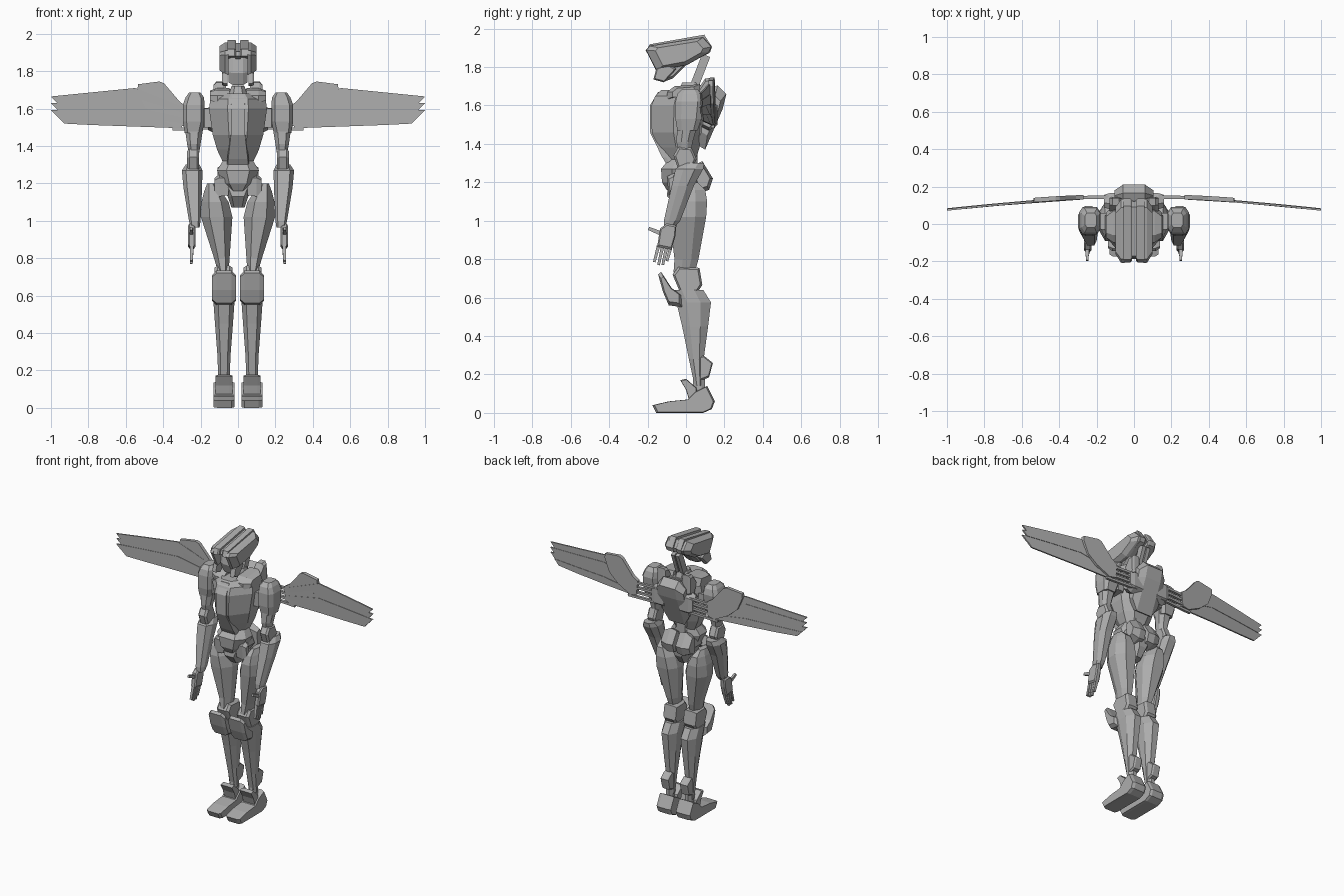
import bpy, bmesh
from mathutils import Vector

grey = bpy.data.materials.new("plain_grey")
grey.diffuse_color = (0.42, 0.42, 0.42, 1)


def finish(name, bm, mirror):
    bmesh.ops.recalc_face_normals(bm, faces=bm.faces)
    me = bpy.data.meshes.new(name)
    bm.to_mesh(me)
    bm.free()
    me.materials.append(grey)
    ob = bpy.data.objects.new(name, me)
    bpy.context.collection.objects.link(ob)
    if mirror:
        mod = ob.modifiers.new("mirror", 'MIRROR')
        mod.use_mirror_merge = False
    return ob


def skin(name, rings, mirror=True):
    """Join equal-sized rings of points into a closed solid."""
    bm = bmesh.new()
    vs = [[bm.verts.new(p) for p in r] for r in rings]
    n = len(rings[0])
    for a, b in zip(vs, vs[1:]):
        for i in range(n):
            j = (i + 1) % n
            bm.faces.new((a[i], a[j], b[j], b[i]))
    bm.faces.new(vs[0])
    bm.faces.new(vs[-1])
    return finish(name, bm, mirror)


def loft(name, secs, front=.5, back=.5, lo=.3, hi=.7, mirror=True):
    """Eight-sided column; sections are (z, x0, x1, y_front, y_back)."""
    rings = []
    for z, x0, x1, y0, y1 in secs:
        c, h, d = (x0 + x1) / 2, (x1 - x0) / 2, y1 - y0
        rings.append([(c - front * h, y0, z), (c + front * h, y0, z),
                      (c + h, y0 + lo * d, z), (c + h, y0 + hi * d, z),
                      (c + back * h, y1, z), (c - back * h, y1, z),
                      (c - h, y0 + hi * d, z), (c - h, y0 + lo * d, z)])
    return skin(name, rings, mirror)


def body(name, secs, **kw):
    """Central column; sections are (z, half_width, y_front, y_back)."""
    return loft(name, [(z, -w, w, a, b) for z, w, a, b in secs], mirror=False, **kw)


def slab(name, prof, steps, mirror=True):
    """Side profile (y, z) carried across x; steps are (x, scale)."""
    cy = sum(p[0] for p in prof) / len(prof)
    cz = sum(p[1] for p in prof) / len(prof)
    return skin(name, [[(x, cy + (y - cy) * s, cz + (z - cz) * s) for y, z in prof]
                       for x, s in steps], mirror)


def rod(name, a, b, w, d, tip=1.0):
    """Four-sided bar from a to b, w across and d deep."""
    a, b = Vector(a), Vector(b)
    t = (b - a).normalized()
    u = t.cross(Vector((0, 1, 0)) if abs(t.x) > .7 else Vector((1, 0, 0))).normalized()
    v = t.cross(u)
    return skin(name, [[p + u * i * d * s / 2 + v * j * w * s / 2
                        for i, j in ((-1, -1), (1, -1), (1, 1), (-1, 1))]
                       for p, s in ((a, 1), (b, tip))])


# --- feet and ankles
slab("foot", [(-.155, 0), (.09, 0), (.135, .02), (.15, .06), (.11, .14), (.05, .11),
              (.01, .07), (-.09, .06), (-.175, .04)],
     [(.02, .94), (.035, 1), (.11, 1), (.13, .94)])
slab("ankle_guard", [(-.03, .17), (0, .178), (.055, .13), (.06, .08), (.015, .07), (0, .12)],
     [(.03, .9), (.045, 1), (.105, 1), (.12, .9)])
loft("ankle", [(.08, .05, .1, .03, .1), (.2, .05, .1, .04, .1)])

# --- lower legs
loft("shin", [(.14, .045, .105, .045, .085), (.28, .04, .11, .015, .092),
              (.45, .027, .123, -.02, .115), (.575, .018, .132, -.05, .13),
              (.64, .02, .13, -.07, .09)], front=.55, back=.45)
slab("knee_guard", [(-.145, .72), (-.13, .735), (-.075, .65), (-.02, .61), (-.02, .55),
                    (-.09, .56), (-.12, .63)],
     [(.012, .75), (.035, 1), (.115, 1), (.138, .75)])
slab("calf_block", [(.07, .295), (.09, .3), (.14, .26), (.12, .185), (.07, .165)],
     [(.045, .85), (.055, 1), (.095, 1), (.105, .85)])
slab("knee_joint", [(-.07, .72), (-.04, .76), (.07, .755), (.085, .665), (.055, .62), (-.03, .625)],
     [(.03, .85), (.045, 1), (.11, 1), (.125, .85)])

# --- thighs
loft("thigh", [(.73, .05, .108, -.065, .045), (.8, .045, .128, -.06, .065),
               (1.02, .03, .198, -.085, .105), (1.1, .05, .195, -.09, .11),
               (1.16, .09, .18, -.075, .1), (1.2, .125, .165, -.04, .06)],
     front=.45, back=.5, lo=.35)

# --- pelvis and waist
body("pelvis", [(1.07, .035, -.05, .05), (1.13, .055, -.1, .09),
                (1.2, .1, -.09, .1), (1.25, .09, -.06, .07)], front=.6)
body("abdomen", [(1.16, .045, -.1, .04), (1.2, .085, -.125, .06),
                 (1.27, .112, -.13, .06), (1.33, .075, -.08, .05)], front=.55)
body("waist_core", [(1.2, .06, -.05, .06), (1.4, .07, -.05, .06)])
slab("hip_plate_back", [(.04, 1.29), (.085, 1.31), (.14, 1.22), (.12, 1.16), (.05, 1.14)],
     [(.012, .9), (.06, 1), (.11, .7)])
slab("hip_plate_front", [(-.1, 1.23), (-.06, 1.25), (-.04, 1.18), (-.09, 1.13)],
     [(.05, .9), (.1, 1), (.125, .6)])

# --- chest
body("chest", [(1.28, .065, -.09, .04), (1.38, .112, -.14, .07), (1.46, .135, -.178, .09),
               (1.6, .155, -.18, .1), (1.65, .148, -.16, .1), (1.68, .1, -.13, .09)],
     front=.36, back=.5, lo=.42, hi=.8)
body("chest_panel", [(1.29, .06, -.098, -.05), (1.33, .058, -.124, -.05),
                     (1.46, .042, -.187, -.05), (1.6, .042, -.188, -.05),
                     (1.67, .036, -.145, -.05)], front=.9, back=1)
slab("collar", [(-.1, 1.67), (-.06, 1.7), (.07, 1.71), (.1, 1.64), (-.1, 1.63)],
     [(.045, 1), (.11, 1), (.15, .65)])
body("neck_base", [(1.66, .055, -.04, .09), (1.72, .035, -.02, .07)])

# --- neck struts
rod("neck_strut", (.017, .035, 1.68), (.017, .105, 1.86), .026, .045)

# --- head
slab("helmet_top", [(-.205, 1.88), (-.19, 1.918), (.095, 1.968), (.135, 1.905), (.125, 1.875),
                    (.01, 1.815), (-.06, 1.87)], [(.012, .96), (.02, 1), (.055, 1)])
slab("helmet_side", [(-.21, 1.888), (-.19, 1.91), (.09, 1.955), (.135, 1.905), (.12, 1.875),
                     (.005, 1.81), (-.155, 1.78)], [(.05, 1), (.07, .98), (.1, .72)])
slab("crest", [(-.18, 1.88), (-.17, 1.905), (.09, 1.95), (.12, 1.9), (0, 1.83)],
     [(-.014, 1), (.014, 1)], mirror=False)
slab("cheek_guard", [(-.155, 1.79), (-.17, 1.735), (-.115, 1.72), (-.05, 1.79), (-.1, 1.82)],
     [(.055, 1), (.075, 1), (.086, .85)])
slab("face", [(-.12, 1.88), (-.135, 1.79), (-.11, 1.725), (-.07, 1.74), (.02, 1.83), (.02, 1.88)],
     [(-.052, .8), (-.026, 1), (.026, 1), (.052, .8)], mirror=False)

# --- arms
loft("shoulder_pad", [(1.47, .195, .285, -.045, .06), (1.53, .178, .295, -.055, .08),
                      (1.62, .178, .295, -.055, .09), (1.66, .182, .28, -.045, .08),
                      (1.685, .2, .262, -.02, .06)], front=.65, back=.65, lo=.22, hi=.8)
loft("shoulder_joint", [(1.5, .12, .2, -.03, .06), (1.6, .12, .2, -.03, .06)])
loft("upper_arm", [(1.36, .208, .262, -.04, .025), (1.41, .2, .272, -.05, .035),
                   (1.5, .185, .285, -.045, .06)])
slab("elbow", [(-.065, 1.34), (-.04, 1.385), (.03, 1.38), (.055, 1.32), (.03, 1.26), (-.04, 1.265)],
     [(.208, .8), (.22, 1), (.26, 1), (.272, .8)])
loft("forearm", [(.965, .205, .255, -.115, -.06), (1.0, .2, .262, -.115, -.03),
                 (1.18, .192, .292, -.075, .04), (1.27, .19, .3, -.055, .09),
                 (1.3, .205, .28, -.01, .095)], front=.6, back=.5)

# --- hands
slab("palm", [(-.135, .96), (-.1, .985), (-.05, .975), (-.055, .92), (-.075, .85), (-.15, .865)],
     [(.228, .85), (.236, 1), (.258, 1), (.266, .85)])
rod("thumb", (.25, -.12, .93), (.25, -.195, .96), .02, .024, .7)
for i in range(4):
    y = -.143 + .022 * i
    length = (.085, .1, .1, .08)[i]
    rod("finger", (.246, y, .87), (.25, y - .022, .87 - length), .02, .018, .75)

# --- back unit
slab("back_unit", [(.06, 1.66), (.165, 1.705), (.21, 1.66), (.19, 1.58), (.1, 1.37), (.05, 1.4)],
     [(-.105, .62), (-.06, 1), (.06, 1), (.105, .62)], mirror=False)
slab("wing_mount", [(.08, 1.6), (.11, 1.62), (.165, 1.6), (.165, 1.5), (.12, 1.47), (.08, 1.49)],
     [(.06, 1), (.13, 1), (.16, .8)])
slab("shoulder_thruster", [(.06, 1.68), (.1, 1.74), (.14, 1.745), (.145, 1.62), (.1, 1.55)],
     [(.065, .8), (.08, 1), (.115, 1), (.13, .8)])


# --- wings
def sweep(x):
    return .138 - .058 * max(0, (x - .3) / .7) ** 1.3


def wing_plate(name, outline, offset, thick):
    skin(name, [[(x, sweep(x) + offset + s * thick / 2, z) for x, z in outline] for s in (-1, 1)])


COUNT = 4
for i in range(COUNT):
    a, b = i / COUNT, (i + 1) / COUNT

    def edge(t, x):
        """Height on the wing at x, t running from top to bottom edge."""
        k = (x - .3) / .7
        top, bottom = 1.735 - .07 * k, 1.495 + .025 * k
        if x < .42:
            top = 1.61 + (x - .3) * .9
        return top + (bottom - top) * t

    tip = 1.0 if i < COUNT - 1 else .965
    wing_plate("wing_feather",
               [(.3, edge(a, .3)), (.55, edge(a, .55)), (.78, edge(a, .78)), (tip, edge(a, 1)),
                (tip - .035, edge(b, 1)), (.78, edge(b, .78)), (.55, edge(b, .55)), (.3, edge(b, .3))],
               -.004 + .003 * (i % 2), .01)
wing_plate("wing_cover", [(.27, 1.61), (.31, 1.635), (.395, 1.735), (.42, 1.745), (.535, 1.73),
                          (.537, 1.7), (.5, 1.61), (.43, 1.55), (.33, 1.5), (.28, 1.51)], .004, .024)
for i in range(4):
    z = 1.49 + .033 * i
    rod("wing_rod", (.1, .145, z + .008), (.35, .14, z), .018, .016)
